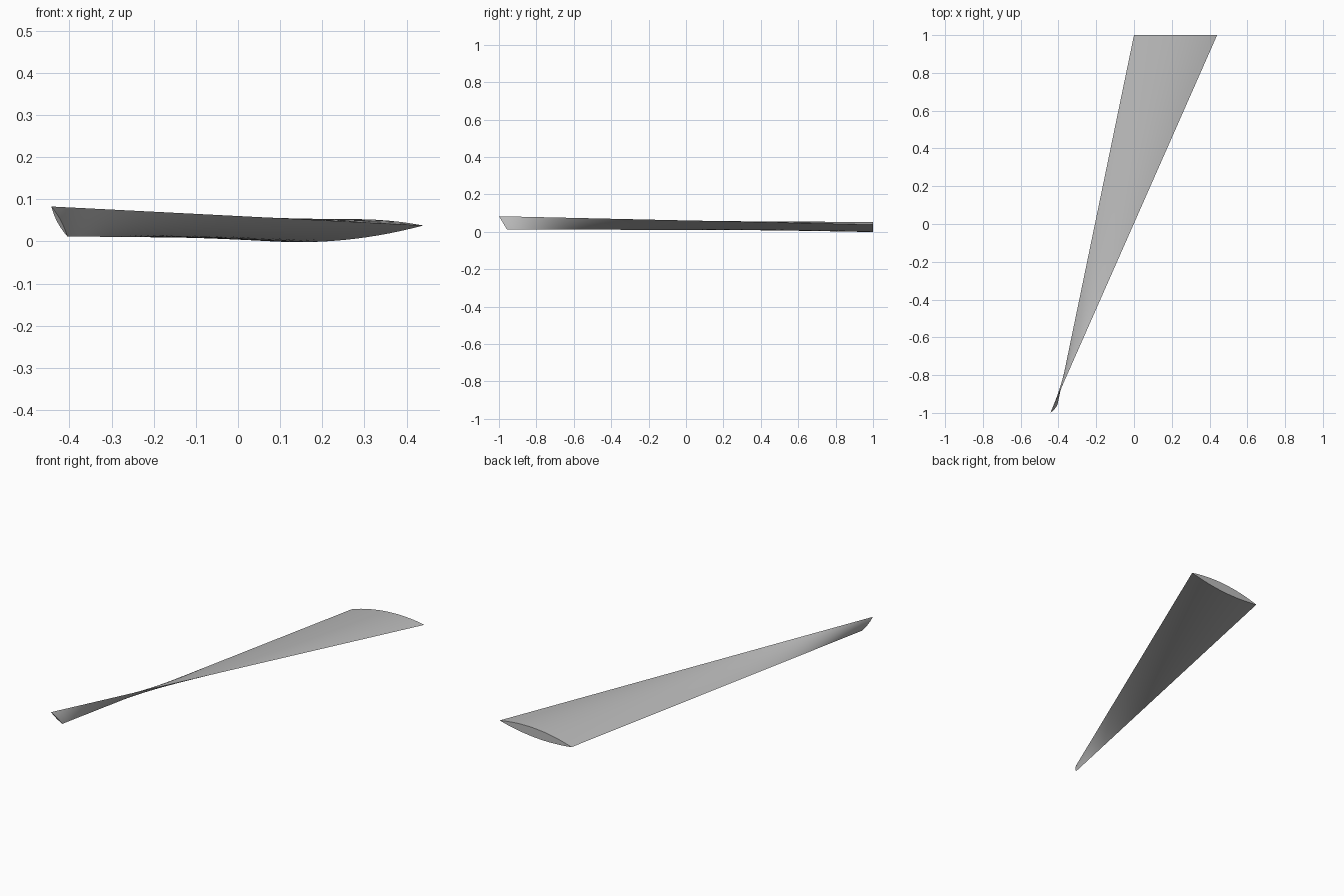
import bpy
import bmesh
from mathutils import Vector

cube = bpy.data.objects.get("Cube")
if cube:
    bpy.data.objects.remove(cube, do_unlink=True)

SPAN, CHORD = 48, 16  # resolution along the blade and across each arc

grey = bpy.data.materials.new("plain grey")
grey.use_nodes = True
colour = (0.5, 0.5, 0.5, 1)
grey.diffuse_color = colour
grey.node_tree.nodes["Principled BSDF"].inputs["Base Color"].default_value = colour


def lens(a, b, normal, upper, lower):
    """Closed lens section: upper arc from a to b, lower arc back to a."""
    def arc(t, height):
        return a.lerp(b, t) + normal * height * 4 * t * (1 - t)
    steps = [i / CHORD for i in range(CHORD)]
    return [arc(t, upper) for t in steps] + [arc(1 - t, -lower) for t in steps]


# Wide end section and narrow, steeply twisted tip section
wide_a, wide_b = Vector((0, 1, 0.008)), Vector((0.44, 1, 0.038))
tip_a, tip_b = Vector((-0.405, -0.957, 0.012)), Vector((-0.443, -1, 0.083))
tip_normal = (tip_b - tip_a).cross(wide_a - tip_a).normalized()
wide = lens(wide_a, wide_b, Vector((0, 0, 1)), 0.028, 0.022)
tip = lens(tip_a, tip_b, tip_normal, 0.005, 0.004)

# Straight ruled loft between the two sections, capped at both ends
bm = bmesh.new()
rings = []
for s in range(SPAN + 1):
    rings.append([bm.verts.new(p.lerp(q, s / SPAN)) for p, q in zip(wide, tip)])
count = 2 * CHORD
for near, far in zip(rings, rings[1:]):
    for i in range(count):
        j = (i + 1) % count
        bm.faces.new((near[i], near[j], far[j], far[i]))
bm.faces.new(rings[0])
bm.faces.new(rings[-1][::-1])
bmesh.ops.recalc_face_normals(bm, faces=bm.faces)

mesh = bpy.data.meshes.new("twisted_blade")
bm.to_mesh(mesh)
bm.free()
mesh.materials.append(grey)
blade = bpy.data.objects.new("twisted_blade", mesh)
bpy.context.collection.objects.link(blade)

# Smooth faces with crisp blade edges and end caps
bpy.ops.object.select_all(action='DESELECT')
blade.select_set(True)
bpy.context.view_layer.objects.active = blade
bpy.ops.object.shade_smooth_by_angle(angle=0.35)
